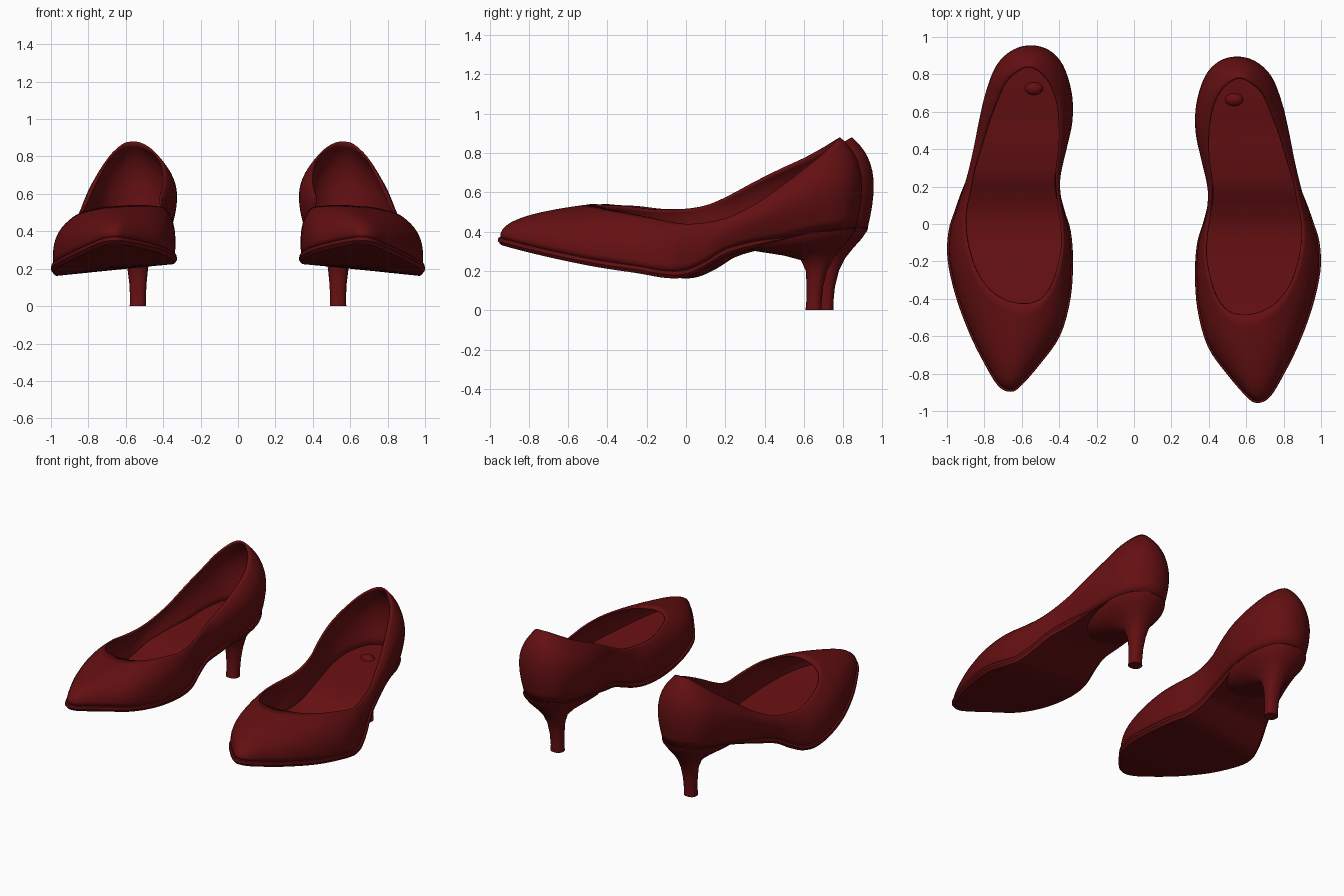
import bpy, bmesh, math
from mathutils import Vector

if "Cube" in bpy.data.objects:
    bpy.data.objects.remove(bpy.data.objects["Cube"])

red = bpy.data.materials.new("dark_red")
red.diffuse_color = (0.13, 0.005, 0.006, 1)
red.use_nodes = True
red.node_tree.nodes["Principled BSDF"].inputs["Base Color"].default_value = red.diffuse_color

# Stations from toe to heel: y, inner x, outer x, inner z, outer z
FEATHER = [(-.945, .66, .66, .37, .37), (-.915, .61, .72, .365, .36), (-.8, .51, .79, .345, .33),
           (-.65, .405, .865, .315, .295), (-.45, .35, .94, .285, .255), (-.25, .338, .985, .265, .225),
           (-.1, .35, .98, .26, .2), (0, .38, .95, .265, .205), (.1, .405, .915, .295, .25),
           (.2, .41, .875, .335, .31), (.35, .39, .825, .365, .35), (.5, .365, .785, .385, .37),
           (.65, .37, .75, .405, .4), (.78, .41, .7, .415, .415), (.845, .47, .63, .42, .42),
           (.865, .55, .55, .42, .42)]
RIM = [(-.485, .585, .585, .54, .54), (-.48, .54, .64, .54, .535), (-.455, .49, .71, .54, .53),
       (-.4, .445, .785, .535, .515), (-.3, .405, .85, .53, .495), (-.17, .38, .89, .515, .47),
       (-.05, .385, .905, .515, .445), (.03, .395, .9, .52, .44), (.12, .405, .88, .54, .45),
       (.22, .41, .86, .585, .475), (.35, .395, .82, .655, .54), (.48, .395, .78, .72, .63),
       (.6, .41, .735, .775, .72), (.7, .45, .69, .83, .8), (.765, .51, .62, .87, .865),
       (.785, .565, .565, .88, .88)]
SUB = 4


def loop(rows):
    """Closed smooth loop: outer side toe to heel, then inner side back."""
    p = [Vector((r[2], r[0], r[4])) for r in rows]
    p += [Vector((r[1], r[0], r[3])) for r in rows[-2:0:-1]]
    n, out = len(p), []
    for i in range(n):
        a, b, c, d = (p[(i + k) % n] for k in (-1, 0, 1, 2))
        for s in range(SUB):
            t = s / SUB
            out.append(.5 * (2 * b + (c - a) * t + (2 * a - 5 * b + 4 * c - d) * t * t
                             + (3 * b - a - 3 * c + d) * t ** 3))
    return out


def normals(ring):
    """Horizontal outward direction at each point of a loop."""
    n, res = len(ring), []
    for i in range(n):
        t = ring[(i + 1) % n] - ring[i - 1]
        res.append(Vector((t.y, -t.x, 0)).normalized())
    return res


def strips(rings):
    """Quads between successive rings of equal length."""
    n = len(rings[0])
    return [(j * n + i, j * n + (i + 1) % n, (j + 1) * n + (i + 1) % n, (j + 1) * n + i)
            for j in range(len(rings) - 1) for i in range(n)]


def lid(n, base=0):
    """Quads across a loop, joining outer side to inner side."""
    return [tuple(dict.fromkeys((base + i, base + i + 1, base + (n - i - 1) % n, base + (n - i) % n)))
            for i in range(n // 2)]


def make(name, rings, faces, left, closed=False, angle=40):
    verts = [v.copy() for r in rings for v in r]
    if left:
        verts = [Vector((-v.x, v.y + .06, v.z)) for v in verts]
        faces = [tuple(reversed(f)) for f in faces]
    me = bpy.data.meshes.new(name)
    me.from_pydata(verts, [], faces)
    if closed:
        bm = bmesh.new()
        bm.from_mesh(me)
        bmesh.ops.recalc_face_normals(bm, faces=bm.faces)
        bm.to_mesh(me)
        bm.free()
    me.materials.append(red)
    ob = bpy.data.objects.new(("left_" if left else "right_") + name, me)
    bpy.context.collection.objects.link(ob)
    bpy.ops.object.select_all(action='DESELECT')
    ob.select_set(True)
    bpy.context.view_layer.objects.active = ob
    bpy.ops.object.shade_smooth_by_angle(angle=math.radians(angle))
    return ob


def ramp(y, a, b):
    t = min(1, max(0, (y - a) / (b - a)))
    return t * t * (3 - 2 * t)


feather, rim = loop(FEATHER), loop(RIM)
out = normals(feather)
N = len(feather)
Z = Vector((0, 0, 1))

# Upper: curved wall from the sole edge up to the opening
upper = []
for j in range(13):
    t = j / 12
    ring = []
    for f, r, n in zip(feather, rim, out):
        dz = r.z - f.z
        b = n * (.012 + .05 * ramp(f.y, 0, .6))
        p1 = f + b + Z * dz * .55
        p2 = r.lerp(f, .55) + b
        p2.z = r.z - .2 * dz
        ring.append(f * (1 - t) ** 3 + p1 * 3 * t * (1 - t) ** 2 + p2 * 3 * t * t * (1 - t) + r * t ** 3)
    upper.append(ring)

# Sole: thin layer under the upper, thinner beneath the heel seat
sole = []
for grow, drop in ((-.02, -.008), (.01, 0), (.012, .018), (-.002, .036)):
    ring = []
    for f, n in zip(feather, out):
        k = 1 - .8 * ramp(f.y, .3, .55)
        ring.append(f + n * grow * k - Z * drop * k)
    sole.append(ring)

# Insole: inner floor
insole = [[f - n * .012 + Z * .02 for f, n in zip(feather, out)]]

# Heel rings: centre x, half width, front y, back y, front z, back z
HEEL = [(.557, .197, .27, .867, .345, .42), (.557, .19, .285, .862, .32, .405),
        (.555, .155, .36, .835, .3, .365), (.548, .105, .5, .79, .278, .315),
        (.54, .072, .585, .75, .255, .265), (.536, .055, .61, .718, .2, .2),
        (.535, .046, .614, .698, .12, .12), (.535, .042, .612, .69, .04, .04),
        (.535, .044, .608, .69, 0, 0)]
heel = []
for cx, w, y0, y1, z0, z1 in HEEL:
    ring = []
    for i in range(40):
        a = 2 * math.pi * i / 40
        c, s = (math.copysign(abs(v) ** .85, v) for v in (math.cos(a), math.sin(a)))
        u = (s + 1) / 2
        ring.append(Vector((cx + w * c, y0 + (y1 - y0) * u, z0 + (z1 - z0) * u)))
    heel.append(ring)
M = 40
heel_faces = strips(heel) + [tuple(range(M)), tuple(range(M * (len(heel) - 1), M * len(heel)))]

# Pad: small rounded bump on the heel seat
pad = [[Vector((.535 + .05 * math.cos(e) * math.cos(2 * math.pi * i / 20),
                .665 + .035 * math.cos(e) * math.sin(2 * math.pi * i / 20),
                .42 + .03 * math.sin(e))) for i in range(20)] for e in (0, .4, .8, 1.2, 1.5)]

for left in (False, True):
    ob = make("upper", upper, strips(upper), left)
    mod = ob.modifiers.new("lining", 'SOLIDIFY')
    mod.thickness, mod.offset = .012, -1
    make("sole", sole, strips(sole) + lid(N) + lid(N, 3 * N), left, True)
    make("insole", insole, lid(N), left)
    make("heel", heel, heel_faces, left, True)
    make("heel_seat_pad", pad, strips(pad) + [tuple(range(80, 100))], left)
